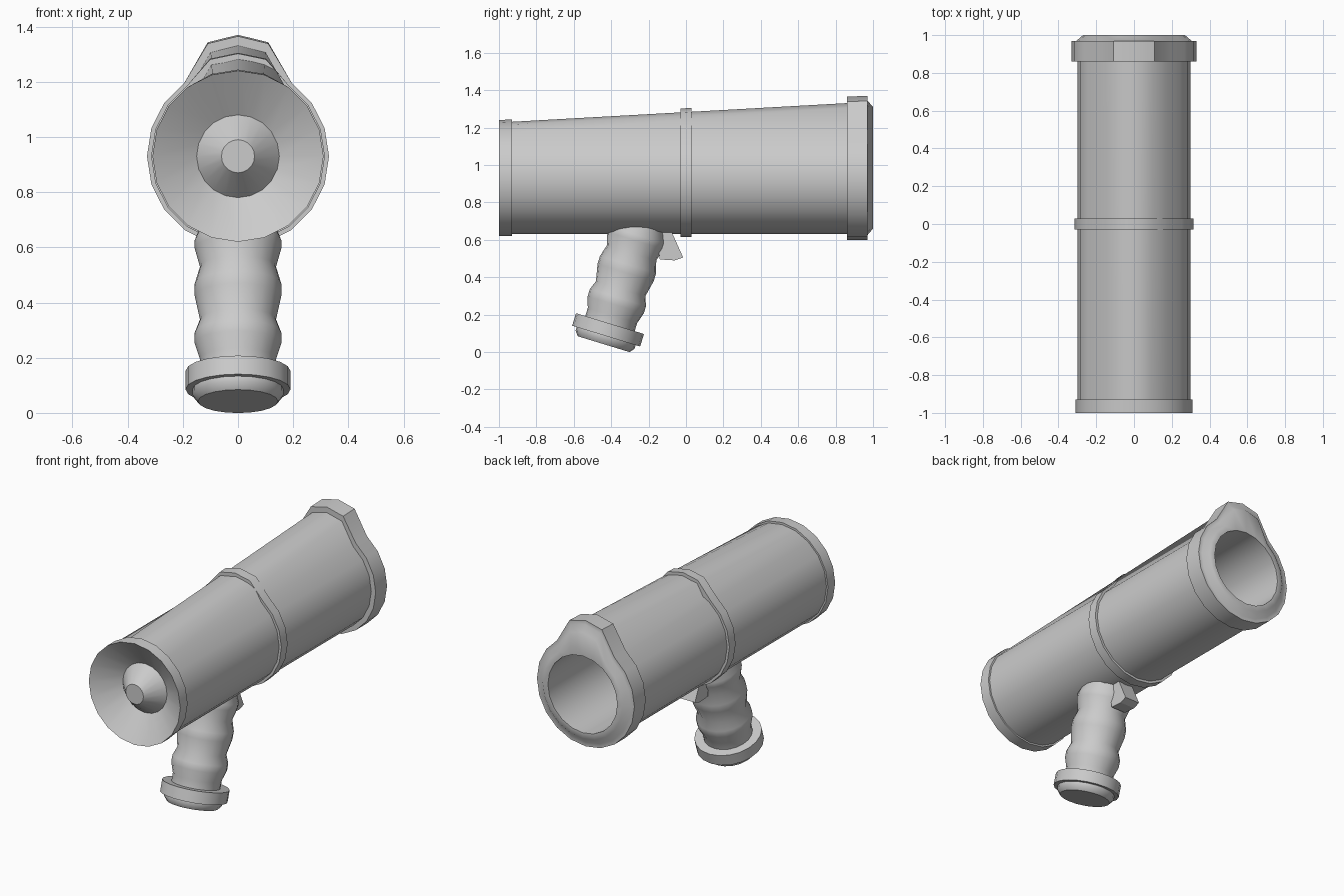
import bpy, bmesh
from math import radians, cos, sin, pi

if "Cube" in bpy.data.objects:
    bpy.data.objects.remove(bpy.data.objects["Cube"])

SIDES = 20
AXIS_Z = 0.93


def finish(name, bm):
    mesh = bpy.data.meshes.new(name)
    bm.to_mesh(mesh)
    bm.free()
    ob = bpy.data.objects.new(name, mesh)
    bpy.context.collection.objects.link(ob)
    return ob


def loft(name, stations, cap_start=False, cap_end=False, loc=(0, 0, AXIS_Z), tilt=0):
    """Skin 20-sided rings along y; each station is (y, radius, ridge height)."""
    bm = bmesh.new()
    rings = []
    for y, r, h in stations:
        ring = []
        for k in range(SIDES):
            a = 2 * pi * k / SIDES
            x, z = r * cos(a), r * sin(a)
            if k == 5:                      # ridge crest
                z += h
            elif k in (4, 6):               # ridge shoulders
                z += h * 0.9
                x *= 1 + h * 0.7
            ring.append(bm.verts.new((x, y, z)))
        rings.append(ring)
    for a, b in zip(rings, rings[1:]):
        for k in range(SIDES):
            n = (k + 1) % SIDES
            bm.faces.new((a[k], b[k], b[n], a[n]))
    if cap_start:
        bm.faces.new(rings[0])
    if cap_end:
        bm.faces.new(rings[-1][::-1])
    ob = finish(name, bm)
    ob.location = loc
    ob.rotation_euler.x = tilt
    bpy.ops.object.select_all(action='DESELECT')
    ob.select_set(True)
    bpy.context.view_layer.objects.active = ob
    bpy.ops.object.shade_smooth_by_angle(angle=radians(45))
    return ob


# Main tube, with a top ridge growing toward the muzzle
loft("barrel_tube", [(-0.95, 0.30, 0), (0.90, 0.30, 0.103)])

# Dished front end and its central knob
loft("front_dish", [(-0.90, 0.15, 0), (-1.0, 0.31, 0), (-0.93, 0.31, 0.004), (-0.93, 0.28, 0)])
loft("front_knob", [(-1.0, 0.06, 0), (-0.90, 0.15, 0)], cap_start=True)

# Band around the middle
loft("centre_band", [(-0.03, 0.28, 0.05), (-0.03, 0.315, 0.057),
                     (0.03, 0.315, 0.06), (0.03, 0.28, 0.05)])

# Muzzle collar, bevelled lip and bore
loft("muzzle_collar", [(0.86, 0.28, 0.08), (0.86, 0.33, 0.105), (0.97, 0.33, 0.11),
                       (0.97, 0.305, 0.11), (1.0, 0.27, 0.11),
                       (1.0, 0.235, 0), (0.0, 0.235, 0)], cap_end=True)

# Tilted grip with finger ripples
base = (0, -0.44, 0.042)
tilt = radians(73)
lo, hi = 0.138, 0.157
grip = [(0.10, lo), (0.16, lo), (0.22, hi), (0.26, hi), (0.31, lo), (0.40, hi),
        (0.445, hi), (0.51, lo), (0.58, hi), (0.61, hi), (0.66, lo), (0.70, lo)]
loft("grip", [(s, r, 0) for s, r in grip], cap_start=True, cap_end=True, loc=base, tilt=tilt)

# Flanged cap under the grip
cap = [(0, 0.145), (0.025, 0.165), (0.045, 0.165), (0.045, 0.19), (0.115, 0.19), (0.115, 0.13)]
loft("grip_cap", [(s, r, 0) for s, r in cap], cap_start=True, cap_end=True, loc=base, tilt=tilt)

# Trigger
bm = bmesh.new()
profile = [(-0.16, 0.66), (-0.08, 0.65), (-0.015, 0.505), (-0.06, 0.49), (-0.14, 0.495)]
left, right = [[bm.verts.new((x, y, z)) for y, z in profile] for x in (-0.05, 0.05)]
bm.faces.new(left)
bm.faces.new(right[::-1])
for i in range(len(profile)):
    j = (i + 1) % len(profile)
    bm.faces.new((left[i], right[i], right[j], left[j]))
bmesh.ops.recalc_face_normals(bm, faces=bm.faces)
finish("trigger", bm)
